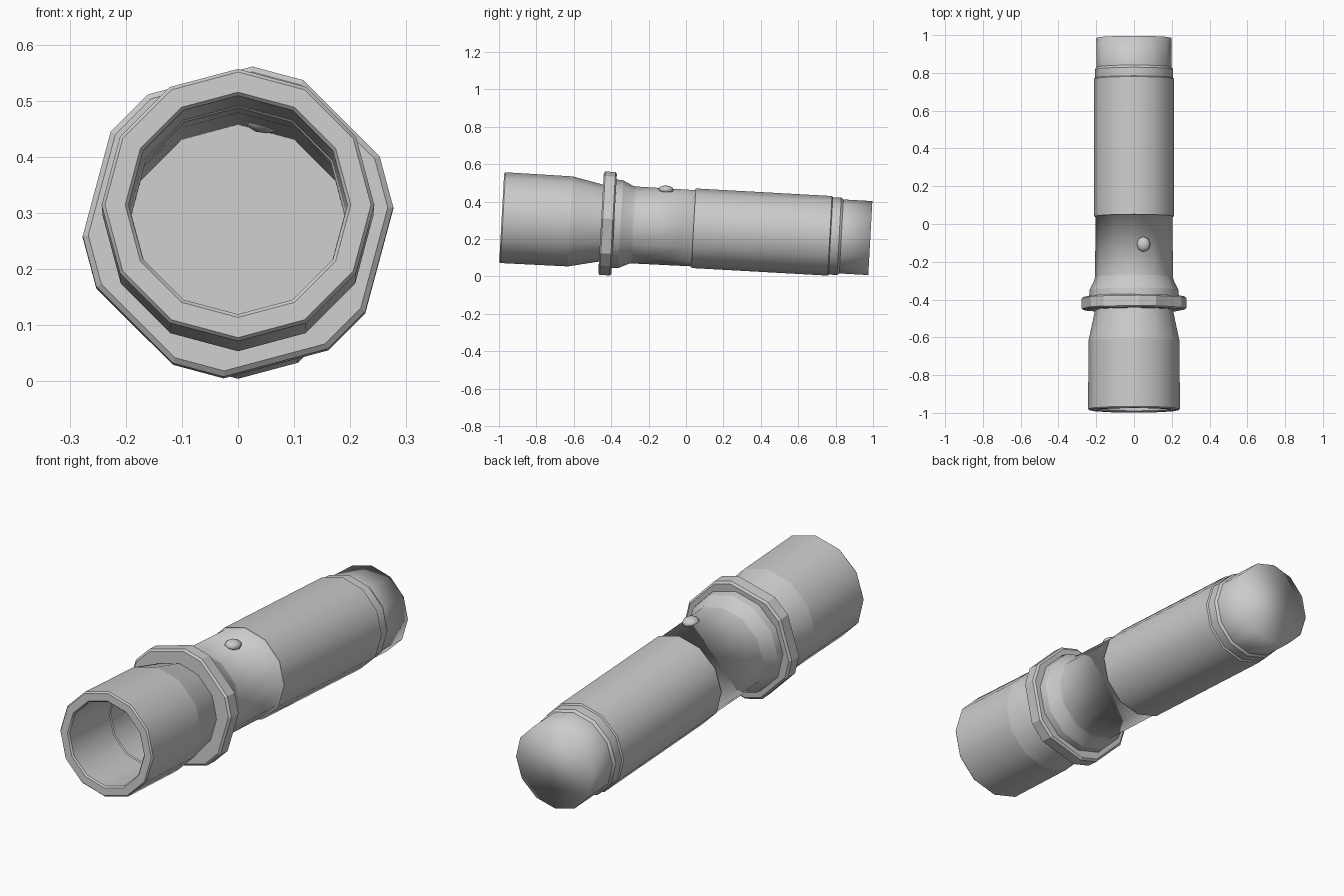
import bpy, bmesh
from math import sin, cos, radians, atan
from mathutils import Matrix

if "Cube" in bpy.data.objects:
    bpy.data.objects.remove(bpy.data.objects["Cube"])

# The torch lies along y, tipped slightly nose-up
TILT = Matrix.Translation((0, 0, 0.26)) @ Matrix.Rotation(-atan(0.0555), 4, 'X')
ROUND = [30 * k for k in range(12)]
HEX = [15 + 60 * k + d for k in range(6) for d in (-9.7, 9.7)]


def finish(bm, name):
    bmesh.ops.recalc_face_normals(bm, faces=bm.faces)
    mesh = bpy.data.meshes.new(name)
    for f in bm.faces:
        f.smooth = True
    bm.transform(TILT)
    bm.to_mesh(mesh)
    bm.free()
    ob = bpy.data.objects.new(name, mesh)
    bpy.context.collection.objects.link(ob)
    return ob


def lathe(name, profile, angles=ROUND, cap_end=False, closed=False, flat=False):
    """Profile entries are (y, radius, sharp ring)."""
    bm = bmesh.new()
    n = len(angles)
    rings = [[bm.verts.new((r * cos(radians(a)), y, r * sin(radians(a))))
              for a in angles] for y, r, s in profile]
    count = len(rings)
    for i in range(count if closed else count - 1):
        a, b = rings[i], rings[(i + 1) % count]
        for k in range(n):
            j = (k + 1) % n
            bm.faces.new((a[k], a[j], b[j], b[k]))
    if cap_end:
        bm.faces.new(rings[-1])
    for ring, p in zip(rings, profile):
        if p[2]:
            for k in range(n):
                e = bm.edges.get((ring[k], ring[(k + 1) % n]))
                e.smooth = False
    if flat:
        for e in bm.edges:
            e.smooth = False
    return finish(bm, name)


# Head: outer shell, front lip, stepped bore and the lens plate deep inside
lathe("head", [
    (-0.45, 0.205, 0), (-0.62, 0.241, 1), (-0.98, 0.243, 1), (-0.987, 0.237, 1),
    (-0.987, 0.201, 1), (-0.98, 0.195, 1), (-0.685, 0.194, 1), (-0.68, 0.190, 1),
    (-0.45, 0.194, 0), (-0.30, 0.198, 0), (0.03, 0.200, 1)], cap_end=True)

# Hexagonal anti-roll ring with clipped corners
lathe("anti_roll_ring", [
    (-0.455, 0.203, 1), (-0.455, 0.268, 1), (-0.447, 0.278, 1), (-0.393, 0.278, 1),
    (-0.385, 0.268, 1), (-0.385, 0.203, 1)], angles=HEX, closed=True, flat=True)

# Neck with collar, stepping out to meet the body
lathe("neck", [
    (-0.39, 0.205, 1), (-0.388, 0.238, 1), (-0.35, 0.235, 1), (-0.295, 0.209, 0),
    (-0.28, 0.206, 1), (0.04, 0.204, 0), (0.04, 0.213, 1)])

# Main barrel
lathe("body", [
    (0.04, 0.204, 1), (0.04, 0.213, 1), (0.77, 0.213, 1), (0.775, 0.206, 1)])

# Tail cap: narrow ring, then the smaller closed end
lathe("tail_cap", [
    (0.772, 0.206, 1), (0.785, 0.207, 0), (0.82, 0.207, 1), (0.832, 0.198, 1),
    (0.987, 0.198, 0)], cap_end=True)

# Push button on top of the neck
bm = bmesh.new()
bmesh.ops.create_uvsphere(
    bm, u_segments=8, v_segments=6, radius=0.037,
    matrix=Matrix.Translation((0.05, -0.118, 0.198)) @ Matrix.Diagonal((1, 1.1, 0.6, 1)))
finish(bm, "button")
